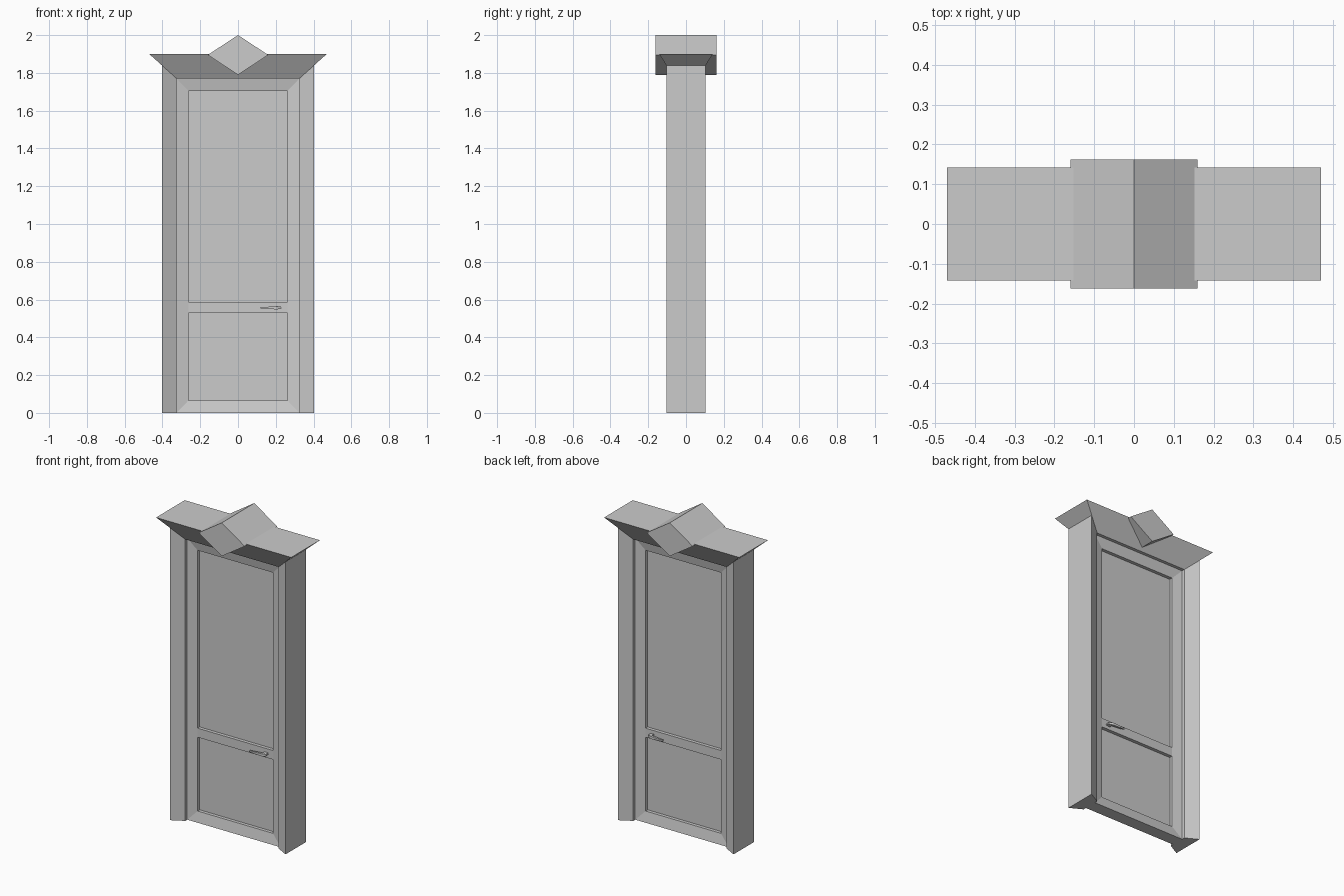
import bpy, bmesh

if "Cube" in bpy.data.objects:
    bpy.data.objects.remove(bpy.data.objects["Cube"])


def loft(name, rings, cap=True, loop=False):
    """Skin a list of equal-length point rings into one mesh object."""
    bm = bmesh.new()
    vs = [[bm.verts.new(p) for p in r] for r in rings]
    n = len(rings[0])
    for i in range(len(vs) if loop else len(vs) - 1):
        a, b = vs[i], vs[(i + 1) % len(vs)]
        for j in range(n):
            k = (j + 1) % n
            bm.faces.new((a[j], a[k], b[k], b[j]))
    if cap:
        bm.faces.new(vs[0])
        bm.faces.new(vs[-1])
    bmesh.ops.recalc_face_normals(bm, faces=bm.faces)
    me = bpy.data.meshes.new(name)
    bm.to_mesh(me)
    bm.free()
    ob = bpy.data.objects.new(name, me)
    bpy.context.collection.objects.link(ob)
    return ob


def rect_xy(hx, hy, z):
    return [(-hx, -hy, z), (hx, -hy, z), (hx, hy, z), (-hx, hy, z)]


def box(name, hx, hy, z0, z1):
    return loft(name, [rect_xy(hx, hy, z0), rect_xy(hx, hy, z1)])


def rect_xz(hx, z0, z1, y):
    return [(-hx, y, z0), (hx, y, z0), (hx, y, z1), (-hx, y, z1)]


# Splayed jambs, their tops mitred into the cornice
section = [(0.402, -0.102), (0.402, 0.102), (0.325, 0.06), (0.325, -0.06)]
for side, s in (("left", -1), ("right", 1)):
    loft(side + "_jamb", [
        [(s * x, y, 0) for x, y in section],
        [(s * x, y, 1.77 + (x - 0.325) * 0.9) for x, y in section]])

# Flared cornice over the door
loft("cornice", [rect_xy(0.325, 0.06, 1.77), rect_xy(0.47, 0.142, 1.90)])

# Diamond keystone running front to back
diamond = [(0, 1.79), (0.16, 1.895), (0, 2.0), (-0.16, 1.895)]
loft("keystone", [[(x, y, z) for x, z in diamond] for y in (-0.162, 0.162)])

# Door frame with faces sloping inward, mitred at the corners
outer, inner = (0.325, 0.0, 1.77), (0.262, 0.066, 1.705)
loft("door_frame", [rect_xz(*outer, -0.04), rect_xz(*inner, -0.027),
                    rect_xz(*inner, 0.027), rect_xz(*outer, 0.04)],
     cap=False, loop=True)

# Recessed panel and the rail that divides it
box("door_panel", 0.275, 0.006, 0.05, 1.72)
box("middle_rail", 0.263, 0.027, 0.53, 0.587)

# Lever handles on both faces: spindle and tapered lever
for face, s in (("front", -1), ("back", 1)):
    spindle = [(0.205, 0.548), (0.23, 0.553), (0.228, 0.563), (0.205, 0.565)]
    loft(face + "_handle_spindle",
         [[(x, s * y, z) for x, z in spindle] for y in (0.025, 0.05)])
    loft(face + "_handle_lever", [
        [(x, s * y0, 0.556 - h), (x, s * y1, 0.556 - h),
         (x, s * y1, 0.556 + h), (x, s * y0, 0.556 + h)]
        for x, y0, y1, h in ((0.12, 0.05, 0.06, 0.004),
                             (0.205, 0.045, 0.06, 0.008),
                             (0.228, 0.04, 0.05, 0.006))])
